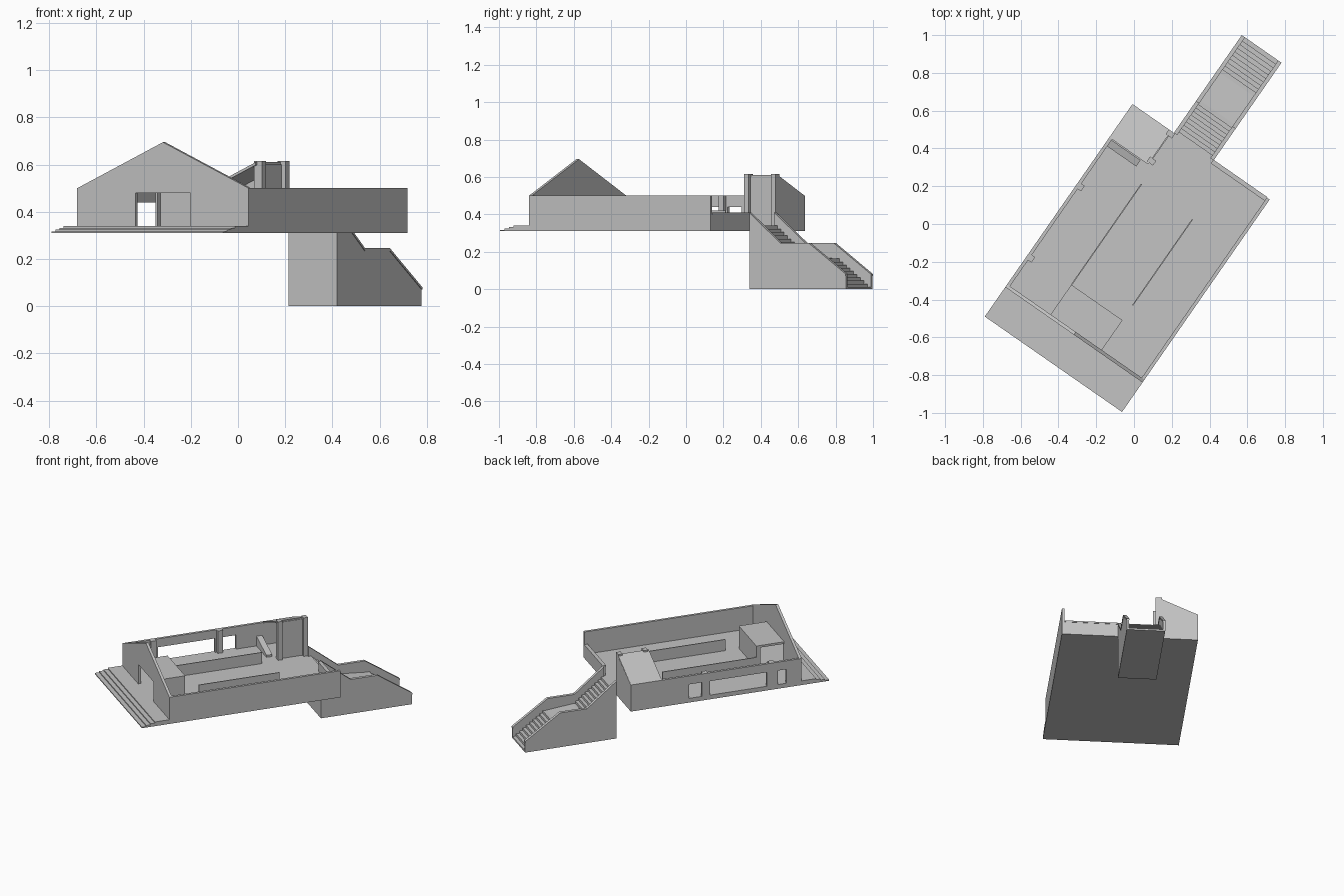
import bpy
import bmesh
from math import radians
from mathutils import Matrix, Vector

cube = bpy.data.objects.get("Cube")
if cube:
    bpy.data.objects.remove(cube, do_unlink=True)

# One plain grey for everything
grey = bpy.data.materials.new("light grey")
grey.use_nodes = True
grey.diffuse_color = (0.55, 0.55, 0.55, 1)
grey.node_tree.nodes["Principled BSDF"].inputs["Base Color"].default_value = (0.55, 0.55, 0.55, 1)

# Building frame: u runs along the front wall, v runs to the back
PLACE = Matrix.Translation((-0.79, -0.49, 0)) @ Matrix.Rotation(radians(-34.8), 4, "Z")
W, D, FRONT = 0.885, 1.37, 0.19
BASE, FLOOR, TOP, RIDGE = 0.31, 0.34, 0.50, 0.695
T = 0.018


def prism(name, profile, axis, lo, hi):
    """Extrude a (horizontal, z) profile along u or v from lo to hi."""
    def point(a, z, d):
        return Vector((d, a, z)) if axis == "u" else Vector((a, d, z))
    bm = bmesh.new()
    face = bm.faces.new([bm.verts.new(point(a, z, lo)) for a, z in profile])
    grown = bmesh.ops.extrude_face_region(bm, geom=[face])["geom"]
    move = point(0, 0, hi - lo)
    bmesh.ops.translate(bm, vec=move, verts=[g for g in grown if isinstance(g, bmesh.types.BMVert)])
    bmesh.ops.recalc_face_normals(bm, faces=bm.faces)
    mesh = bpy.data.meshes.new(name)
    bm.to_mesh(mesh)
    bm.free()
    mesh.materials.append(grey)
    obj = bpy.data.objects.new(name, mesh)
    obj.matrix_world = PLACE
    bpy.context.collection.objects.link(obj)
    return obj


def box(name, u0, u1, v0, v1, z0, z1):
    return prism(name, [(u0, z0), (u1, z0), (u1, z1), (u0, z1)], "v", v0, v1)


def wall_with_openings(start, end, openings, top_points):
    """Wall outline whose openings rise from the floor."""
    pts = [(start, FLOOR)]
    for a, b, head in openings:
        pts += [(a, FLOOR), (a, head), (b, head), (b, FLOOR)]
    return pts + [(end, FLOOR)] + top_points


# Floor slab with porch steps
steps = 4
rise = (FLOOR - BASE) / steps
slab = [(D, BASE), (0, BASE)]
for i in range(steps):
    slab += [(i * 0.03, BASE + (i + 1) * rise)]
    slab += [((i + 1) * 0.03, BASE + (i + 1) * rise)] if i < steps - 1 else [(D, FLOOR)]
prism("floor_slab", slab, "u", 0, W)

# Front gable with doorway
prism("front_gable", wall_with_openings(0, W, [(0.30, 0.585, 0.48)],
      [(W, TOP), (W / 2, RIDGE), (0, TOP)]), "v", FRONT, FRONT + T)

# Long side walls
windows = [(0.295, 0.355, 0.44), (0.43, 0.825, 0.44), (0.88, 0.97, 0.44)]
prism("window_wall", wall_with_openings(FRONT + T, D, windows,
      [(D, TOP), (FRONT + T, TOP)]), "u", 0, T)
box("plain_side_wall", W - T, W, FRONT + T, D, FLOOR, TOP)
for i, v in enumerate((0.375, 0.835)):
    box(f"wall_pillar_{i + 1}", T, 0.04, v, v + 0.035, FLOOR, TOP)

# Entrance lobby, open to the doorway and to one side
L0, L1, LV0, LV1 = 0.28, 0.61, FRONT + T, 0.40
box("lobby_roof", L0, L1, LV0, LV1, 0.485, TOP)
box("lobby_back", L0, L1, LV1 - 0.01, LV1, FLOOR, 0.485)
box("lobby_side", L1 - 0.01, L1, LV0, LV1 - 0.01, FLOOR, 0.485)
box("lobby_jamb", L0, L0 + 0.01, LV1 - 0.03, LV1 - 0.01, FLOOR, 0.485)

# Thin partitions inside the hall
box("long_partition", 0.278, 0.284, 0.40, 1.05, FLOOR, 0.42)
box("short_partition", 0.606, 0.612, 0.495, 1.05, FLOOR, 0.42)

# Back corner room under a piece of the pitched roof
RU, RV = 0.27, 1.155
slope = (RIDGE - TOP) / (W / 2)
peak = TOP + slope * (RU - 0.02)
prism("back_gable", [(0, FLOOR), (RU, FLOOR), (RU, peak), (0, TOP)], "v", D - T, D)
prism("corner_roof", [(0, TOP - 0.012), (RU - 0.02, peak - 0.012), (RU - 0.02, peak), (0, TOP)],
      "v", RV, D - 0.001)
box("corner_room_wall", RU - 0.03, RU - 0.015, 1.18, D - T, FLOOR, 0.60)
for i, v in enumerate((1.165, D - 0.03)):
    box(f"corner_post_{i + 1}", RU - 0.035, RU + 0.005, v, v + 0.03, FLOOR, 0.615)
prism("sloping_counter", [(0.015, FLOOR), (0.205, FLOOR), (0.205, 0.355), (0.015, 0.41)],
      "v", 1.11, 1.15)

# Low wall and rail at the back
S0, S1, END = 0.27, 0.52, 2.0
box("low_back_wall", S1, W - T, D - T, D, FLOOR, 0.40)
box("low_back_rail", S1, W - T, D - T - 0.003, D + 0.003, 0.40, 0.41)

# Outside stair: two flights with a landing
LANDING0, LANDING1, LZ = 1.59, 1.77, 0.18


def flight(v0, z0, v1, z1, count):
    pts = []
    for i in range(count):
        z = z0 + (z1 - z0) * (i + 1) / count
        pts += [(v0 + (v1 - v0) * i / count, z), (v0 + (v1 - v0) * (i + 1) / count, z)]
    return pts


stair = [(END, 0), (D, 0), (D, FLOOR), (D + 0.02, FLOOR)]
stair += flight(D + 0.02, FLOOR, LANDING0, LZ, 9)
stair += flight(LANDING1, LZ, END, 0.012, 10)
prism("stair_body", stair, "u", S0 + 0.015, S1 - 0.015)

line = [(D, 0.40), (1.575, 0.235), (1.76, 0.235), (END, 0.07)]
rail = line + [(v, z + 0.011) for v, z in reversed(line)]
for side, u in (("right", S0), ("left", S1 - 0.015)):
    prism(f"stair_wall_{side}", [(END, 0), (D, 0)] + line, "u", u, u + 0.015)
    prism(f"stair_rail_{side}", rail, "u", u - 0.003, u + 0.018)
